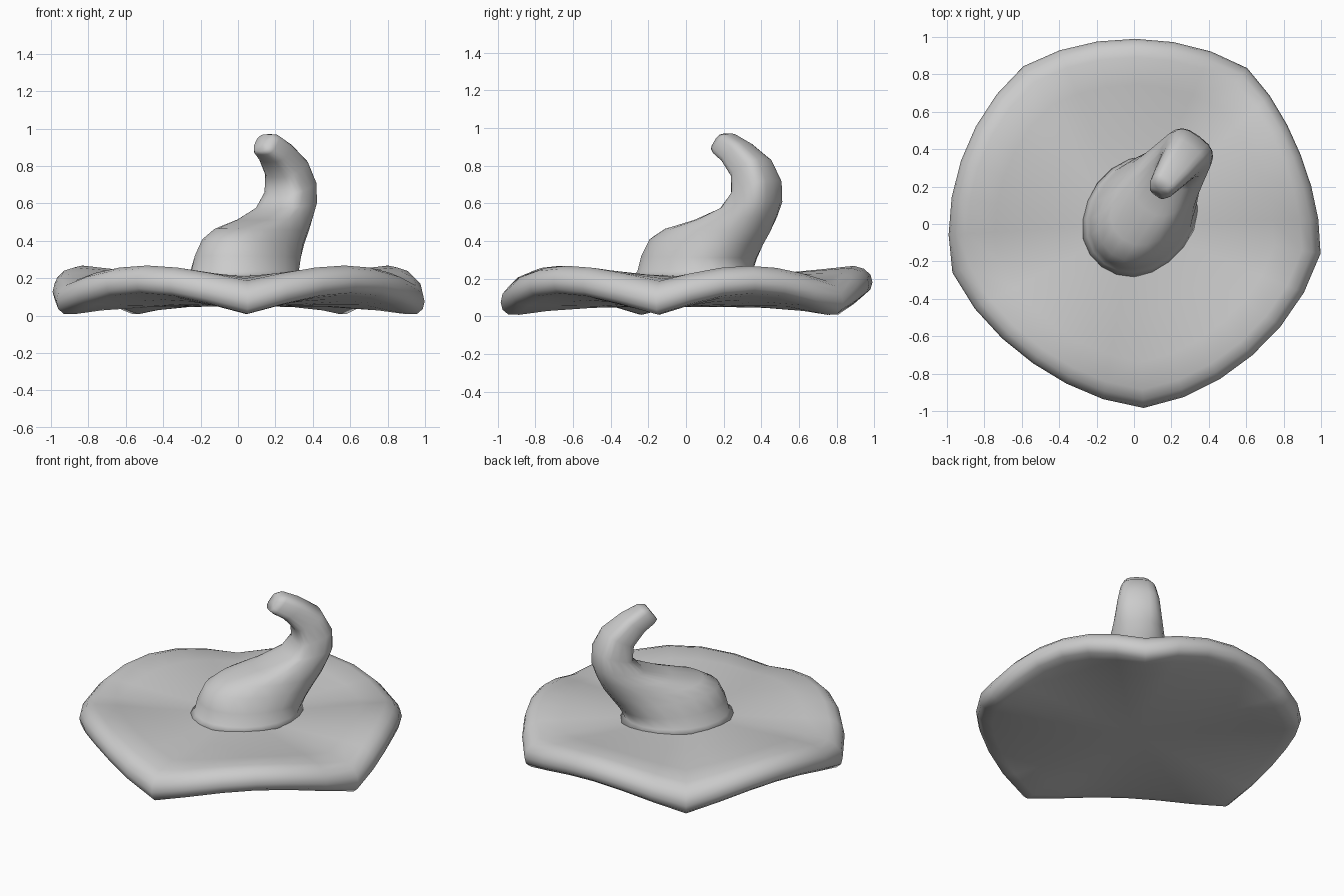
import bpy, bmesh, math
from mathutils import Vector

if "Cube" in bpy.data.objects:
    bpy.data.objects.remove(bpy.data.objects["Cube"])


def loft(name, rings):
    """Skin a list of closed rings and cap both ends with fans."""
    bm = bmesh.new()
    loops = [[bm.verts.new(p) for p in r] for r in rings]
    n = len(loops[0])
    for a, b in zip(loops, loops[1:]):
        for i in range(n):
            j = (i + 1) % n
            bm.faces.new((a[i], a[j], b[j], b[i]))
    for loop in (loops[0], loops[-1]):
        c = bm.verts.new(sum((v.co for v in loop), Vector()) / n)
        for i in range(n):
            bm.faces.new((loop[i], loop[(i + 1) % n], c))
    bmesh.ops.recalc_face_normals(bm, faces=bm.faces)
    me = bpy.data.meshes.new(name)
    bm.to_mesh(me)
    bm.free()
    ob = bpy.data.objects.new(name, me)
    bpy.context.collection.objects.link(ob)
    for p in me.polygons:
        p.use_smooth = True
    return ob


# Brim outline: five drooping points with raised lobes between them
low_angle = [-87, -9, 54, 125, 195, 273]
low_r = [0.985, 1.01, 1.03, 1.03, 1.005, 0.985]
lobe_r = [0.945, 0.965, 0.99, 0.985, 0.92]
STEPS = 6
outline = []                         # (angle, radius, lift)
for k in range(5):
    for i in range(STEPS):
        t = i / STEPS
        a = math.radians(low_angle[k] + t * (low_angle[k + 1] - low_angle[k]))
        h = math.sin(math.pi * t)
        mix = low_r[k] + t * (low_r[k + 1] - low_r[k])
        mid = (low_r[k] + low_r[k + 1]) / 2
        outline.append((a, mix + (lobe_r[k] - mid) * h, h))

# Brim section, underside to top: (radius factor, z at a point, z at a lobe)
section = [(0.25, 0.05, 0.05), (0.5, 0.045, 0.06), (0.75, 0.028, 0.085),
           (0.90, 0.008, 0.11), (0.96, 0.01, 0.122), (0.99, 0.035, 0.145),
           (1.0, 0.075, 0.18), (0.99, 0.12, 0.22), (0.955, 0.16, 0.252),
           (0.90, 0.187, 0.268), (0.75, 0.20, 0.252), (0.5, 0.21, 0.228),
           (0.25, 0.215, 0.218)]
loft("brim", [[(r * f * math.cos(a), r * f * math.sin(a), lo + (hi - lo) * h)
               for a, r, h in outline] for f, lo, hi in section])

# Curled crown, bending in one diagonal plane
lean = Vector((0.6, 0.8, 0))
side = Vector((0.8, -0.6, 0))
# inner s, inner z, outer s, outer z, half width, squareness
stations = [(-0.31, 0.20, 0.42, 0.20, 0.30, 1.0),
            (-0.265, 0.24, 0.385, 0.24, 0.27, 1.0),
            (-0.245, 0.32, 0.42, 0.31, 0.25, 0.95),
            (-0.20, 0.41, 0.47, 0.38, 0.215, 0.9),
            (-0.10, 0.465, 0.52, 0.45, 0.19, 0.85),
            (0.10, 0.51, 0.56, 0.53, 0.165, 0.8),
            (0.28, 0.57, 0.585, 0.61, 0.145, 0.7),
            (0.355, 0.65, 0.58, 0.72, 0.13, 0.65),
            (0.345, 0.74, 0.52, 0.835, 0.11, 0.65),
            (0.275, 0.82, 0.40, 0.92, 0.09, 0.65),
            (0.21, 0.86, 0.30, 0.97, 0.07, 0.65),
            (0.19, 0.88, 0.255, 0.97, 0.052, 0.7)]


def spow(v, e):
    return math.copysign(abs(v) ** e, v)


rings = []
for si, zi, so, zo, w, e in stations:
    inner = lean * si + Vector((0, 0, zi))
    outer = lean * so + Vector((0, 0, zo))
    c, half = (inner + outer) / 2, (outer - inner) / 2
    rings.append([c + half * spow(math.cos(t), e) + side * w * spow(math.sin(t), e)
                  for t in (2 * math.pi * i / 20 for i in range(20))])
loft("curled_crown", rings)
